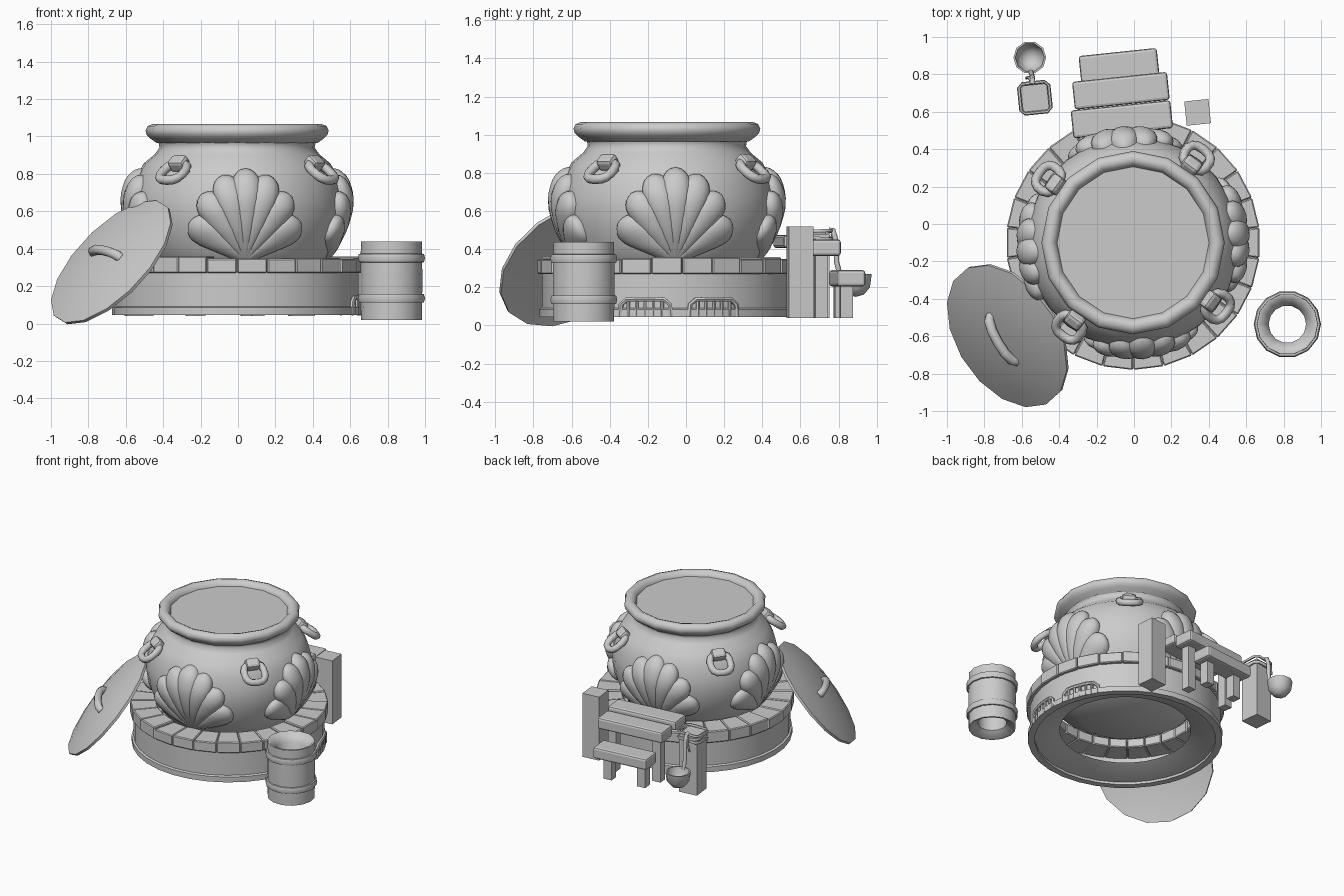
import bpy, bmesh, random
from math import sin, cos, pi, radians, sqrt
from mathutils import Matrix, Vector

if "Cube" in bpy.data.objects:
    bpy.data.objects.remove(bpy.data.objects["Cube"])

random.seed(4)
CX, CY = -0.005, -0.10
POT = Matrix.Translation((CX, CY, 0))
BOX_FACES = [(0, 1, 3, 2), (4, 6, 7, 5), (0, 4, 5, 1), (2, 3, 7, 6), (0, 2, 6, 4), (1, 5, 7, 3)]


def make(name, verts, faces, mat=None, angle=50):
    me = bpy.data.meshes.new(name)
    me.from_pydata(verts, [], faces)
    if mat:
        me.transform(mat)
    bm = bmesh.new()
    bm.from_mesh(me)
    bmesh.ops.remove_doubles(bm, verts=bm.verts, dist=1e-5)
    bmesh.ops.recalc_face_normals(bm, faces=bm.faces)
    bm.to_mesh(me)
    bm.free()
    ob = bpy.data.objects.new(name, me)
    bpy.context.collection.objects.link(ob)
    if angle:
        bpy.ops.object.select_all(action='DESELECT')
        bpy.context.view_layer.objects.active = ob
        ob.select_set(True)
        bpy.ops.object.shade_smooth_by_angle(angle=radians(angle))
    return ob


def lathe(name, prof, n, mat=None, closed=False):
    verts = [(r * cos(2 * pi * i / n), r * sin(2 * pi * i / n), z) for i in range(n) for r, z in prof]
    k = len(prof)
    faces = [(i * k + j, (i + 1) % n * k + j, (i + 1) % n * k + (j + 1) % k, i * k + (j + 1) % k)
             for i in range(n) for j in range(k if closed else k - 1)]
    return make(name, verts, faces, mat)


def bevel(ob, width, segments=1):
    m = ob.modifiers.new("bevel", 'BEVEL')
    m.width, m.segments = width, segments


def box(name, size, mat, bev=0.0):
    x, y, z = (s / 2 for s in size)
    v = [(a, b, c) for a in (-x, x) for b in (-y, y) for c in (-z, z)]
    ob = make(name, v, BOX_FACES, mat, 0)
    if bev:
        bevel(ob, bev, 2)
    return ob


def tube(name, pts, r, mat=None, cyclic=False, n=8):
    pts = [Vector(p) for p in pts]
    k, verts = len(pts), []
    for i, p in enumerate(pts):
        a = pts[(i - 1) % k] if cyclic or i else p
        b = pts[(i + 1) % k] if cyclic or i < k - 1 else p
        q = (b - a).to_track_quat('Z', 'Y')
        verts += [p + q @ Vector((r * cos(2 * pi * j / n), r * sin(2 * pi * j / n), 0)) for j in range(n)]
    faces = [(i * n + j, i * n + (j + 1) % n, (i + 1) % k * n + (j + 1) % n, (i + 1) % k * n + j)
             for i in range(k if cyclic else k - 1) for j in range(n)]
    if not cyclic:
        faces += [tuple(range(n)), tuple(range((k - 1) * n, k * n))]
    return make(name, verts, faces, mat)


def around(deg):
    return POT @ Matrix.Rotation(radians(deg), 4, 'Z')


def at(x, y, z, deg=0):
    return Matrix.Translation((x, y, z)) @ Matrix.Rotation(radians(deg), 4, 'Z')


# Cauldron body, rim and contents
BODY = [(0, .2), (.3, .22), (.45, .3), (.51, .4), (.55, .5), (.568, .6), (.565, .68), (.54, .78),
        (.5, .855), (.44, .905), (.415, .94), (.42, .97), (.45, 1.0)]
lathe("cauldron_body", BODY, 28, POT)
lathe("cauldron_rim", [(.43, .965), (.465, .99), (.483, 1.008), (.49, 1.032), (.478, 1.056), (.45, 1.067),
                       (.425, 1.058), (.406, 1.03), (.405, 1.0)], 16, POT, True)
lathe("cauldron_contents", [(0, 1.03), (.42, 1.03)], 16, POT)


def pot_radius(z):
    for (r0, z0), (r1, z1) in zip(BODY, BODY[1:]):
        if z0 <= z <= z1:
            return r0 + (r1 - r0) * (z - z0) / (z1 - z0)
    return .5


# Scallop shells: fans of round-tipped lobes wrapped onto the body
def lobe(name, tilt, length, mat):
    nu, nv = 14, 8
    lift = .052 - .012 * abs(tilt)
    verts = []
    for i in range(nu + 1):
        u = 1 - (1 - i / nu) ** 1.6
        w = .016 + .064 * min(u / .7, 1) if u < .8 else .08 * sqrt(max(0, 1 - ((u - .8) / .2) ** 2))
        for j in range(nv + 1):
            a = pi * j / nv
            s, h = w * cos(a), u * length
            x = h * sin(tilt) + s * cos(tilt)
            z = .335 + h * cos(tilt) - s * sin(tilt)
            R = pot_radius(z)
            rad = R - .015 + (.025 + lift * w / .08) * max(sin(a), 0) ** .7
            verts.append((rad * cos(x / R), rad * sin(x / R), z))
    m = nv + 1
    make(name, verts, [(i * m + j, i * m + j + 1, (i + 1) * m + j + 1, (i + 1) * m + j)
                       for i in range(nu) for j in range(nv)], mat, 70)


for k in range(4):
    for t, L in ((0, .495), (15, .475), (-15, .475), (33, .43), (-33, .43), (55, .37), (-55, .37)):
        lobe("shell_lobe", radians(t), L, around(5 + 90 * k))

# Lugs with hanging rings
for k in range(4):
    m = around(53 + 90 * k)
    box("ring_lug", (.075, .1, .075), m @ Matrix.Translation((.515, 0, .855)) @ Matrix.Rotation(radians(40), 4, 'Y'), .02)
    pts = []
    for i in range(14):
        c, s = cos(2 * pi * i / 14), sin(2 * pi * i / 14)
        c, s = (abs(v) ** .75 * (1 if v > 0 else -1) for v in (c, s))
        pts.append((.567 + .058 * c, .072 * s, .81 - .044 * c))
    tube("hanging_ring", pts, .025, m, True)

# Hearth: wall, bottom lip and coping bricks
lathe("hearth_wall", [(.61, .28), (.655, .28), (.655, .06), (.63, .06), (.45, .12)], 32, POT)
lathe("hearth_lip", [(.668, .045), (.668, .085), (.65, .095), (.62, .085), (.62, .045)], 32, POT, True)
N = 26
for k in range(N):
    top = .345 + random.random() * .015
    h = pi / N * .985
    v = [(r * cos(a), r * sin(a), z) for z in (.27, top) for r in (.5, .68) for a in (-h, h)]
    bevel(make("coping_brick", v, BOX_FACES, around(-90 + 360 / N * (k + .5)), 0), .006)

# Barred vents on the right side, following the curved wall
for deg in (-10, 22):
    m = around(deg)

    def bent(pts):
        return [(sqrt(.66 ** 2 - y * y), y, z) for y, z in pts]
    tube("vent_frame", bent([(-.135, .045), (-.13, .11), (-.1, .135), (-.05, .138), (0, .138), (.05, .138), (.1, .135),
                             (.13, .11), (.135, .045)]), .013, m, n=6)
    for y in (-.09, -.045, 0, .045, .09):
        tube("vent_bar", bent([(y, .05), (y, .13)]), .009, m, n=6)

# Lid leaning against the hearth
n = Vector((-.65, -.43, .63)).normalized()
hx = Vector((.13, -.23, -.02))
hx = (hx - n * hx.dot(n)).normalized()
hy = n.cross(hx)
LID = Matrix.Translation((-.68, -.6, .332)) @ Matrix((hx, hy, n)).transposed().to_4x4()
lathe("lid", [(0, .05), (.15, .044), (.3, .028), (.422, 0), (.42, -.018), (.3, .008), (0, .028)], 16, LID)
tube("lid_handle", [(-.14, .01, .035), (-.125, .01, .06), (-.07, .01, .078), (0, .01, .083), (.07, .01, .078),
                    (.125, .01, .06), (.14, .01, .035)], .027, LID)

# Open barrel with hoops
BAR = Matrix.Translation((.82, -.536, 0))
lathe("barrel", [(.163, .02), (.166, .23), (.163, .438), (.15, .438), (.1, .38), (.1, .06), (.15, .02)], 14, BAR, True)
for z in (.135, .35):
    lathe("barrel_hoop", [(.16, z - .024), (.174, z - .022), (.18, z), (.174, z + .022), (.16, z + .024)], 14, BAR, True)

# Wooden steps behind
for x, y, top, w, t in ((-.065, .56, .475, .535, .07), (-.07, .712, .45, .51, .085), (-.08, .845, .29, .42, .085)):
    box("step_tread", (w, .15, t), at(x, y, top - t / 2, 6), .015)
    if y > .6:
        for s in (-1, 1):
            hgt = top - t - .04
            box("step_leg", (.065, .065, hgt), at(x + s * (w / 2 - .08), y + s * .015 - .02, .04 + hgt / 2, 6))

# Posts
box("tall_post", (.13, .13, .48), at(.34, .597, .28, 6))
box("ladle_post", (.14, .14, .44), at(-.53, .675, .26, 6))

# Rope wrapped round the ladle post
for z, d in ((.44, .012), (.465, -.012), (.49, .008)):
    q = [(-.08, -.06), (-.06, -.08), (.06, -.08), (.08, -.06), (.08, .06), (.06, .08), (-.06, .08), (-.08, .06)]
    tube("rope_wrap", [(a, b, z + d * (a + b) / .14) for a, b in q], .01, at(-.53, .675, 0, 6), True, 6)
tube("rope_end", [(-.55, .765, .48), (-.565, .785, .44), (-.575, .78, .38)], .008, n=6)

# Hanging ladle
lathe("ladle_bowl", [(0, .15), (.045, .162), (.078, .2), (.088, .27), (.078, .27), (.066, .205), (.038, .175),
                     (0, .165)], 10, Matrix.Translation((-.557, .89, 0)))
tube("ladle_handle", [(-.55, .812, .25), (-.545, .79, .33), (-.543, .785, .45), (-.543, .77, .5), (-.543, .75, .5)],
     .014)
